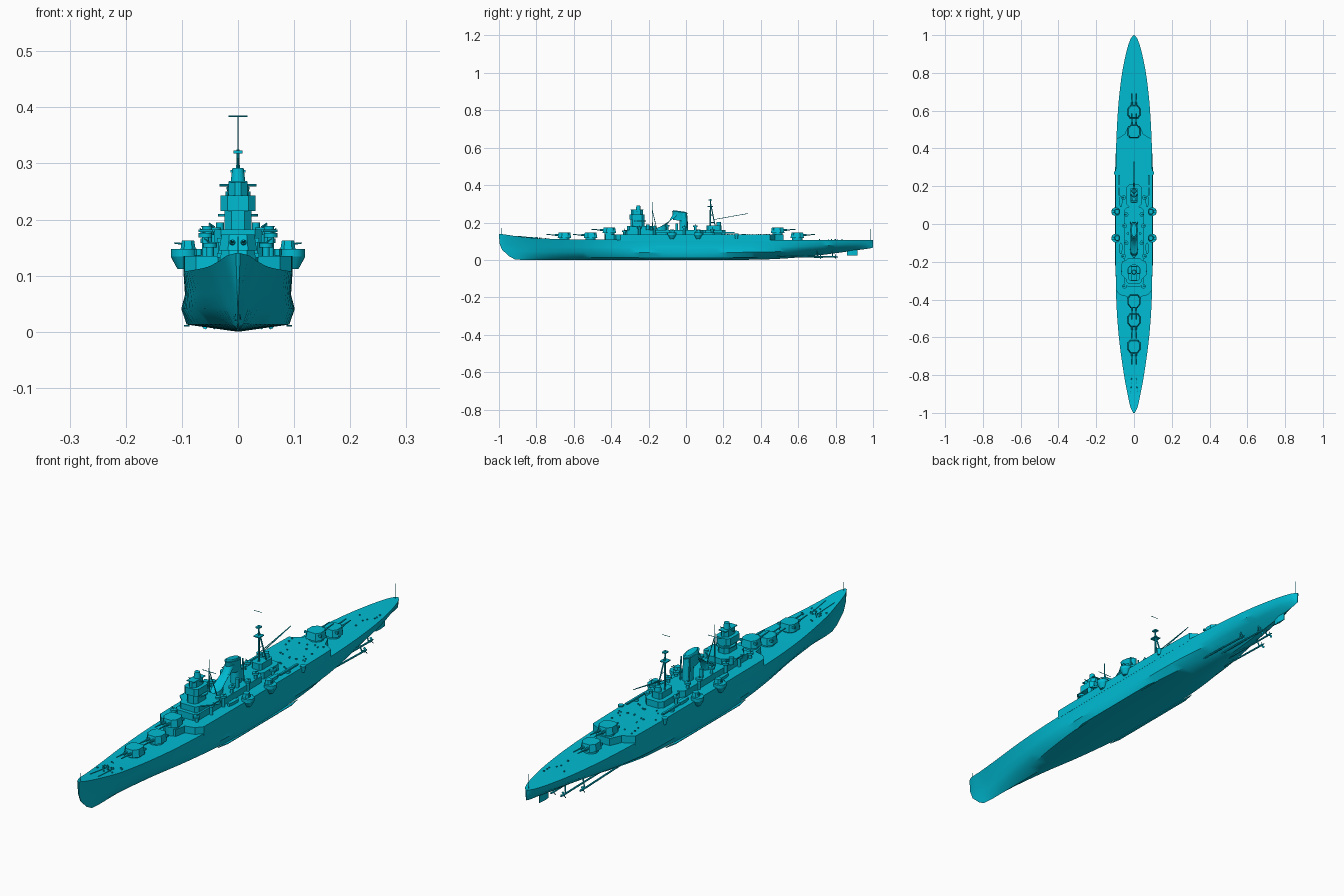
import bpy, math, random
from mathutils import Vector

if "Cube" in bpy.data.objects:
    bpy.data.objects.remove(bpy.data.objects["Cube"])

random.seed(4)
paint = bpy.data.materials.new("cyan_paint")
paint.diffuse_color = (0.0, 0.503, 0.658, 1)
paint.use_nodes = True
paint.node_tree.nodes["Principled BSDF"].inputs["Base Color"].default_value = paint.diffuse_color


def mesh(name, verts, faces, smooth=False):
    me = bpy.data.meshes.new(name)
    me.from_pydata(verts, [], faces)
    me.materials.append(paint)
    ob = bpy.data.objects.new(name, me)
    bpy.context.collection.objects.link(ob)
    if smooth:
        bpy.ops.object.select_all(action='DESELECT')
        ob.select_set(True)
        bpy.context.view_layer.objects.active = ob
        bpy.ops.object.shade_smooth_by_angle(angle=math.radians(35))
    return ob


def loft(name, rings, smooth=False):
    """Skin a list of equal closed rings and cap both ends."""
    n = len(rings[0])
    faces = [(i * n + j, i * n + (j + 1) % n, (i + 1) * n + (j + 1) % n, (i + 1) * n + j)
             for i in range(len(rings) - 1) for j in range(n)]
    faces += [tuple(range(n))[::-1], tuple(range((len(rings) - 1) * n, len(rings) * n))]
    return mesh(name, [v for r in rings for v in r], faces, smooth)


def prism(name, pts, z0, z1, s=1.0):
    # Keep the plan counter-clockwise so faces point outward
    if sum(a[0] * b[1] - b[0] * a[1] for a, b in zip(pts, pts[1:] + pts[:1])) < 0:
        pts = pts[::-1]
    cx = sum(p[0] for p in pts) / len(pts)
    cy = sum(p[1] for p in pts) / len(pts)
    top = [(cx + (x - cx) * s, cy + (y - cy) * s, z1) for x, y in pts]
    return loft(name, [[(x, y, z0) for x, y in pts], top])


def box(name, x0, x1, y0, y1, z0, z1):
    return prism(name, [(x0, y0), (x1, y0), (x1, y1), (x0, y1)], z0, z1)


def house(name, w, y0, y1, z0, z1, c=0.015, s=1.0):
    """Centreline block with chamfered plan corners."""
    return prism(name, [(-w + c, y0), (w - c, y0), (w, y0 + c), (w, y1 - c),
                        (w - c, y1), (-w + c, y1), (-w, y1 - c), (-w, y0 + c)], z0, z1, s)


def rod(name, a, b, r0, r1=None, n=8):
    a, b = Vector(a), Vector(b)
    q = (b - a).to_track_quat('Z', 'Y')
    def ring(c, r):
        return [c + q @ Vector((r * math.cos(t * math.tau / n), r * math.sin(t * math.tau / n), 0))
                for t in range(n)]
    return loft(name, [ring(a, r0), ring(b, r0 if r1 is None else r1)], n > 8)


def drum(name, x, y, z0, z1, r0, r1=None):
    return rod(name, (x, y, z0), (x, y, z1), r0, r1, 20)


def duct(name, rings):
    """Oval pipe in the centre plane; rings are (y, z, rx, ry, tilt degrees)."""
    out = []
    for y, z, rx, ry, tilt in rings:
        a = math.radians(tilt)
        out.append([(rx * math.cos(t * math.tau / 24),
                     y + ry * math.sin(t * math.tau / 24) * math.cos(a),
                     z + ry * math.sin(t * math.tau / 24) * math.sin(a)) for t in range(24)])
    return loft(name, out, True)


# Hull stations: y, deck z, keel z, half breadth at four heights
ST = [(-1, .14, .003, .004, .002, .001, .001), (-.97, .136, .002, .019, .008, .004, .003),
      (-.9, .126, 0, .034, .018, .012, .006), (-.8, .116, 0, .053, .036, .028, .014),
      (-.6, .110, 0, .080, .067, .059, .036), (-.4, .108, 0, .094, .088, .087, .068),
      (-.2, .107, 0, .097, .094, .1, .088), (.1, .107, 0, .097, .094, .1, .09),
      (.35, .107, .001, .096, .094, .098, .075), (.5, .107, .006, .091, .089, .084, .048),
      (.65, .107, .018, .081, .078, .062, .022), (.8, .107, .036, .063, .058, .04, .012),
      (.92, .107, .053, .038, .032, .022, .008), (.98, .107, .061, .018, .014, .01, .004),
      (1, .107, .066, .003, .002, .002, .001)]
LEVELS = (1, .62, .38, .12, 0)


def station(y):
    i = max(k for k in range(len(ST) - 1) if ST[k][0] <= y or k == 0)
    p0, p1, p2, p3 = (ST[min(max(k, 0), len(ST) - 1)] for k in (i - 1, i, i + 1, i + 2))
    h = p2[0] - p1[0]
    t = (y - p1[0]) / h
    def val(k):
        m1 = (p2[k] - p0[k]) / (p2[0] - p0[0]) * h
        m2 = (p3[k] - p1[k]) / (p3[0] - p1[0]) * h
        return ((2*t**3 - 3*t*t + 1) * p1[k] + (t**3 - 2*t*t + t) * m1
                + (3*t*t - 2*t**3) * p2[k] + (t**3 - t*t) * m2)
    return [val(k) for k in range(1, 7)]


ys = [a[0] + (b[0] - a[0]) * k / 4 for a, b in zip(ST, ST[1:]) for k in range(4)] + [1]
rings = []
for y in ys:
    zd, zk, *w = station(y)
    rake = .085 * max(0, 1 - (y + 1) / .15)
    half = [(b, y + rake * (1 - f) ** 3.5, zk + (zd - zk) * f) for f, b in zip(LEVELS, w + [0])]
    rings.append((half + [(-x, yy, z) for x, yy, z in half[-2::-1]])[::-1])
loft("hull", rings[::-1], True)

# Raised upper deck following the hull side
side = [(station(y)[2], y) for y in [-.35 + .05 * k for k in range(17)]]
edge = [(.028, -.43), (.036, -.385), (.075, -.375)] + side + [(.05, .475), (.03, .52)]
prism("upper_deck", edge + [(-x, y) for x, y in edge[::-1]], .1, .135)

# Main gun turrets
GH = [(-.018, -.036), (.018, -.036), (.034, -.015), (.034, .018), (.022, .036),
      (-.022, .036), (-.034, .018), (-.034, -.015)]
for i, (y, z, d) in enumerate([(-.65, .118, 1), (-.51, .118, 1), (-.41, .145, 1),
                               (.49, .145, -1), (.595, .118, -1)]):
    drum(f"barbette_{i}", 0, y, .1, z, .027)
    prism(f"turret_{i}", [(x * d, y + v * d) for x, v in GH], z, z + .028, .86)
    box(f"turret_rangefinder_{i}", -.037, .037, y + d * .02 - .004, y + d * .02 + .004, z + .014, z + .022)
    for x in (-.01, .01):
        rod(f"main_gun_{i}", (x, y - .03 * d, z + .014), (x, y - .095 * d, z + .018), .0035, .002)
        rod(f"gun_sleeve_{i}", (x, y - .03 * d, z + .014), (x, y - .05 * d, z + .015), .0055, .0045)

# Bridge tower and central deckhouses
house("central_deckhouse", .05, -.33, .09, .135, .16)
for k, (w, y0, y1, z0, z1) in enumerate([(.042, -.315, -.18, .16, .182), (.024, -.297, -.222, .182, .215),
                                         (.031, -.302, -.222, .215, .243), (.017, -.295, -.23, .243, .268)]):
    house(f"bridge_level_{k}", w, y0, y1, z0, z1, .012)
drum("bridge_platform", 0, -.25, .205, .21, .036)
house("bridge_lower_platform", .07, -.29, -.19, .178, .182, .025)
box("bridge_roof_platform", -.016, .016, -.298, -.226, .266, .269)
drum("bridge_director", 0, -.255, .268, .292, .013, .01)
rod("bridge_rangefinder", (-.033, -.262, .261), (.033, -.262, .261), .002)

# Foremast
rod("foremast", (0, -.18, .16), (0, -.18, .31), .0025, .0015)
for s in (-1, 1):
    rod("foremast_leg", (s * .018, -.155, .16), (0, -.18, .265), .0018)
rod("foremast_yard", (-.03, -.18, .262), (.03, -.18, .262), .0012)

# Trunked funnel
duct("forward_uptake", [(-.14, .15, .02, .034, 0), (-.13, .18, .02, .032, 20), (-.1, .2, .019, .03, 40),
                        (-.07, .22, .018, .027, 35), (-.05, .245, .018, .022, 10)])
duct("aft_uptake", [(-.012, .13, .02, .025, 0), (-.012, .2, .018, .022, 0), (-.015, .25, .018, .02, 0)])
duct("funnel_top", [(-.035, .21, .019, .036, -8), (-.033, .25, .019, .04, -8), (-.033, .256, .021, .043, -8)])
duct("funnel_cap", [(-.033, .254, .017, .038, -8), (-.033, .261, .014, .034, -8)])
for s in (-1, 1):
    rod("steam_pipe", (s * .019, .008, .16), (s * .019, .003, .25), .003)

# Aft control house, mainmast, crane boom
house("aft_house_base", .04, .09, .21, .135, .16)
house("aft_house", .022, .11, .19, .16, .185, .008)
drum("aft_director", 0, .175, .185, .203, .013, .011)
rod("mainmast", (0, .13, .16), (0, .13, .325), .004, .0025)
rod("mainmast_pole", (0, .125, .32), (0, .125, .385), .0005, n=4)
rod("mainmast_top_yard", (-.017, .125, .384), (.017, .125, .384), .001)
for s in (-1, 1):
    rod("mainmast_leg", (s * .022, .165, .135), (0, .132, .3), .0028)
    for z in (.2, .24, .27):
        f = (z - .135) / .165
        rod("mainmast_brace", (s * .022 * (1 - f), .165 - .033 * f, z), (0, .13, z), .0015)
box("mainmast_platform", -.013, .013, .115, .145, .284, .288)
box("mainmast_top", -.008, .008, .12, .14, .318, .323)
for x in (-.004, .004):
    rod("crane_boom", (x, .145, .215), (0, .33, .248), .0015)

# Paired side fittings
for s in (-1, 1):
    for y in (-.075, .065):
        drum("gun_sponson", s * .098, y, .112, .134, .01, .022)
        drum("sponson_rim", s * .096, y, .134, .147, .023)
        prism("secondary_mount", [(s * .089 + x * .4, y + v * .4) for x, v in GH], .146, .163, .8)
        for o in (-.005, .005):
            rod("secondary_gun", (s * .091, y + o, .156), (s * .113, y + o, .158), .0015)
    drum("small_sponson", s * .096, .27, .115, .14, .007, .011)
    # Light gun tubs and directors
    for x, y, z in [(.058, -.25, .168), (.055, -.17, .172), (.042, -.1, .178), (.05, -.01, .17),
                    (.042, .05, .175), (.055, .14, .158), (.05, -.33, .15)]:
        drum("gun_tub_post", s * x, y, .13, z, .006)
        drum("gun_tub", s * x, y, z, z + .008, .012)
        rod("light_gun", (s * x, y, z + .008), (s * (x + .01), y, z + .016), .002, .001)
    drum("side_director", s * .055, -.205, .16, .188, .009)
    drum("searchlight", s * .032, -.05, .16, .195, .007)
    # Boats stowed on deck
    for y in (-.13, .12):
        prism("boat", [(s * .07 + x, y + v) for x, v in [(-.004, -.03), (.004, -.03), (.008, -.01),
              (.008, .02), (0, .032), (-.008, .02), (-.008, -.01)]], .136, .147)
    # Aircraft catapult
    drum("catapult_base", s * .078, .2, .135, .142, .009)
    box("catapult", s * .078 - .004, s * .078 + .004, .15, .26, .142, .148)
    # Bilge keel
    prism("bilge_keel", [(s * .086, -.25), (s * .086, .25), (s * .096, .2), (s * .096, -.2)], .009, .012)
    # Shafts, struts and propellers
    for x, y0, y1, z0, z1 in [(.05, .45, .72, .022, .014), (.022, .55, .8, .02, .016)]:
        rod("propeller_shaft", (s * x, y0, z0), (s * x, y1, z1), .0035)
        rod("shaft_strut", (s * x, y1 - .015, z1), (s * x * .75, y1 - .02, .055), .0025)
        rod("propeller_hub", (s * x, y1 - .005, z1), (s * x, y1 + .014, z1), .005, .002)
        for k in range(3):
            a = k * math.tau / 3 + math.pi / 2
            c, d = math.cos(a), math.sin(a)
            mesh("propeller_blade", [(s * x, y1, z1), (s * x + .011 * c - .005 * d, y1 - .003, z1 + .011 * d + .005 * c),
                 (s * x + .015 * c, y1, z1 + .015 * d), (s * x + .011 * c + .005 * d, y1 + .003, z1 + .011 * d - .005 * c)],
                 [(0, 1, 2, 3)])
    # Anchor gear and breakwater
    drum("capstan", s * .012, -.8, .112, .122, .005)
    rod("anchor_chain", (s * .012, -.8, .117), (s * .018, -.9, .127), .0015)

# Rudder
prism("rudder", [(-.001, .86), (.001, .86), (.004, .885), (.001, .918), (-.001, .918), (-.004, .885)], .024, .06)

# Flagstaffs
rod("bow_staff", (0, -.988, .135), (0, -.988, .17), .001)
rod("stern_staff", (0, .985, .105), (0, .985, .165), .001)

# Scattered vents, lockers and bollards
for k in range(50):
    y = random.choice([random.uniform(-.85, -.75), random.uniform(.22, .45), random.uniform(.22, .45),
                       random.uniform(.7, .85)])
    zd, _, w, *_ = station(y)
    x = random.uniform(-.8, .8) * w
    z = .134 if -.3 < y < .46 else zd - .001
    r = random.uniform(.0015, .003)
    box(f"deck_fitting_{k}", x - r, x + r, y - r, y + r, z, z + .005)
